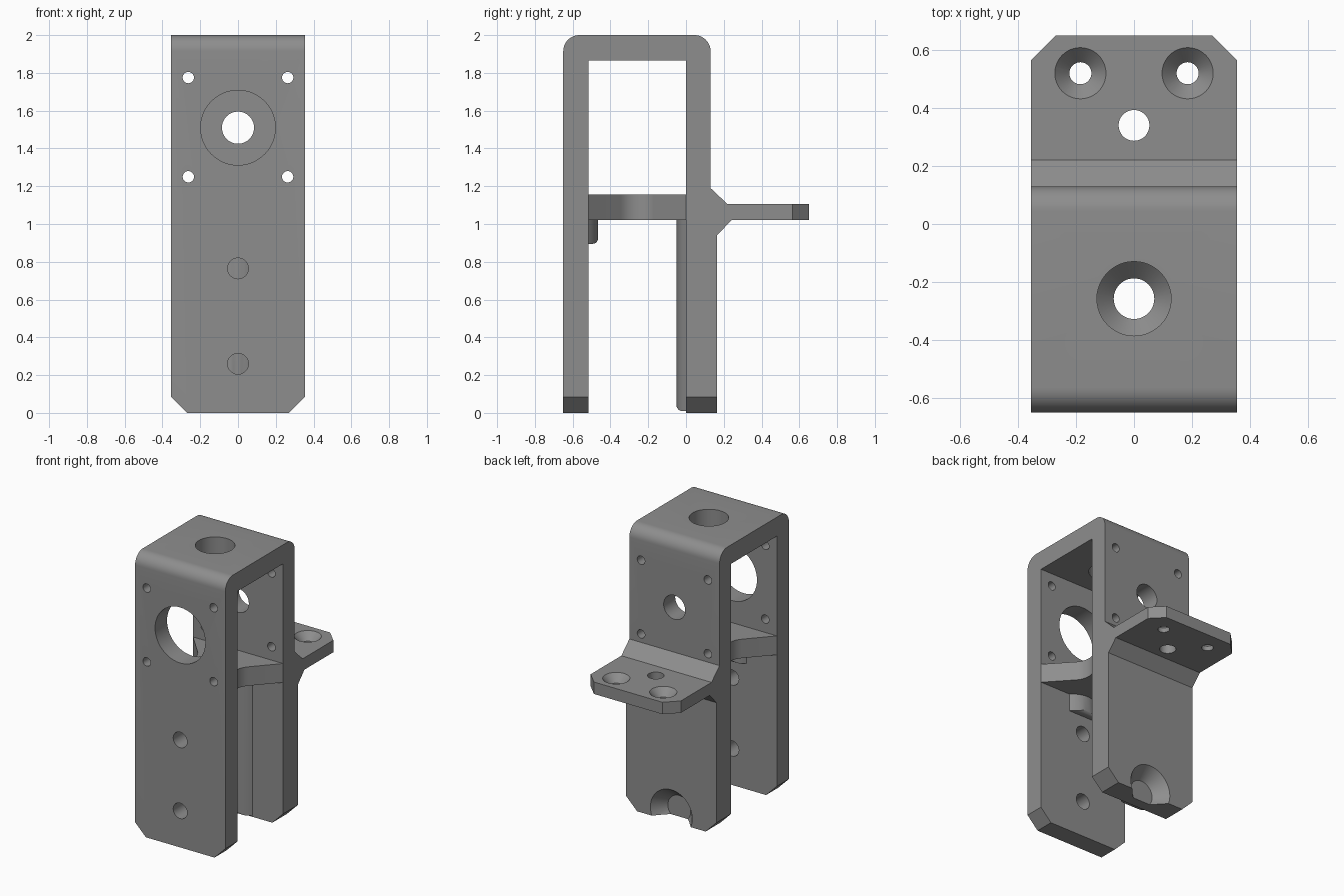
import bpy, bmesh, math
from mathutils import Matrix, Vector

if "Cube" in bpy.data.objects:
    bpy.data.objects.remove(bpy.data.objects["Cube"])

grey = bpy.data.materials.new("machined_grey")
grey.diffuse_color = (0.27, 0.27, 0.27, 1)
grey.use_nodes = True
grey.node_tree.nodes["Principled BSDF"].inputs["Base Color"].default_value = grey.diffuse_color
W = 0.355                      # half width
AXIS = {'X': Vector((1, 0, 0)), 'Y': Vector((0, 1, 0)), 'Z': Vector((0, 0, 1))}


def finish(name, bm):
    bmesh.ops.recalc_face_normals(bm, faces=bm.faces)
    me = bpy.data.meshes.new(name)
    bm.to_mesh(me)
    bm.free()
    ob = bpy.data.objects.new(name, me)
    bpy.context.collection.objects.link(ob)
    me.materials.append(grey)
    return ob


def prism(name, pts, axis, lo, hi):
    """Extrude a 2D outline along an axis."""
    place = {'X': lambda a, b: (lo, a, b), 'Y': lambda a, b: (a, lo, b),
             'Z': lambda a, b: (a, b, lo)}[axis]
    bm = bmesh.new()
    face = bm.faces.new([bm.verts.new(place(*p)) for p in pts])
    new = bmesh.ops.extrude_face_region(bm, geom=[face])['geom']
    bmesh.ops.translate(bm, vec=AXIS[axis] * (hi - lo),
                        verts=[v for v in new if isinstance(v, bmesh.types.BMVert)])
    return finish(name, bm)


def cone(name, start, end, r1, r2, seg=48):
    """Round cutter from start (radius r1) to end (radius r2)."""
    a, b = Vector(start), Vector(end)
    bm = bmesh.new()
    m = Matrix.Translation((a + b) / 2) @ (b - a).to_track_quat('Z', 'Y').to_matrix().to_4x4()
    bmesh.ops.create_cone(bm, cap_ends=True, segments=seg, radius1=r1, radius2=r2,
                          depth=(b - a).length, matrix=m)
    return finish(name, bm)


def boolean(ob, tool, op='DIFFERENCE'):
    mod = ob.modifiers.new("bool", 'BOOLEAN')
    mod.operation, mod.solver, mod.object = op, 'EXACT', tool
    dg = bpy.context.evaluated_depsgraph_get()
    me = bpy.data.meshes.new_from_object(ob.evaluated_get(dg))
    ob.modifiers.clear()
    ob.data = me
    bpy.data.objects.remove(tool)


def arc(cx, cy, r, a0, a1, n=10):
    return [(cx + r * math.cos(math.radians(a0 + (a1 - a0) * i / n)),
             cy + r * math.sin(math.radians(a0 + (a1 - a0) * i / n))) for i in range(n + 1)]


# Bracket: two walls, rounded bridge and rear shelf from one side profile
R = 0.085
profile = [(-0.65, 0), (-0.515, 0), (-0.515, 1.865), (0, 1.865), (0, 0), (0.165, 0),
           (0.165, 0.94), (0.24, 1.02), (0.65, 1.02), (0.65, 1.105), (0.22, 1.105),
           (0.13, 1.19)]
profile += arc(0.13 - R, 2 - R, R, 0, 90) + arc(-0.65 + R, 2 - R, R, 90, 180)
bracket = prism("bracket", profile, 'X', -W, W)

# Chamfered corners at the wall feet and the shelf end
C = 0.085
for s in (-1, 1):
    boolean(bracket, prism("foot_cut", [(s * (W - C - 0.1), -0.1), (s * (W + 0.1), -0.1),
                                        (s * (W + 0.1), C + 0.1)], 'Y', -1, 1))
    boolean(bracket, prism("shelf_cut", [(s * (W - C - 0.1), 0.75), (s * (W + 0.1), 0.75),
                                         (s * (W + 0.1), 0.65 - C - 0.1)], 'Z', 0.9, 1.3))

# Waisted brace between the walls
YM, half, r, ang = -0.2575, 0.2575, 0.13, 42
cx = 0.165 + r
waist = [(x, y) for x, y in arc(cx, YM, r, 180 + ang, 180 - ang, 14)]
side = [(W, -0.516)] + waist + [(W, 0.001)]
brace = prism("brace", side + [(-x, y) for x, y in reversed(side)], 'Z', 1.02, 1.155)
boolean(brace, cone("cut", (0, YM, 0.95), (0, YM, 1.25), 0.07, 0.07))
boolean(brace, cone("cut", (0, YM, 1.095), (0, YM, 1.165), 0.07, 0.14))


# Bowed pads on the inner wall faces, with rounded lower ends
def pad(name, y0, direction, z0, z1):
    hw, d, n = 0.115, 0.05, 12
    rad = (hw * hw + d * d) / (2 * d)
    a = math.degrees(math.asin(hw / rad))
    pts = [(x, y0 + direction * y) for x, y in arc(0, d - rad, rad, 90 - a, 90 + a, n)]
    pts += [(-hw, y0 - direction * 0.01), (hw, y0 - direction * 0.01)]
    ob = prism(name, pts, 'Z', z0, z1)
    e, q = y0 + direction * d, 0.03
    corner = [(e + direction * 0.01, z0 - 0.01), (e - direction * q, z0 - 0.01)]
    corner += [(e - direction * q + direction * q * math.sin(t * math.pi / 12),
                z0 + q - q * math.cos(t * math.pi / 12)) for t in range(7)]
    corner += [(e + direction * 0.01, z0 + q)]
    boolean(ob, prism("corner_cut", corner, 'X', -0.3, 0.3))
    return ob


rear_rib = pad("rear_rib", 0, -1, 0.01, 1.02)
front_pad = pad("front_pad", -0.515, 1, 0.895, 1.02)

# Bridge, front wall and rear wall holes
cuts = [((0, YM, 1.8), (0, YM, 2.1), 0.128, 0.128),
        ((0, -0.7, 1.51), (0, -0.4, 1.51), 0.198, 0.198),
        ((0, -0.1, 1.51), (0, 0.3, 1.51), 0.085, 0.085),
        ((0, -0.7, 0.765), (0, -0.45, 0.765), 0.055, 0.055),
        ((0, -0.7, 0.26), (0, -0.45, 0.26), 0.055, 0.055),
        ((0, 0.34, 0.95), (0, 0.34, 1.2), 0.053, 0.053),
        # conical pocket at the foot of the rear wall
        ((0, 0.175, 0.06), (0, 0.075, 0.06), 0.173, 0.09)]
for s in (-1, 1):
    cuts += [((s * 0.263, -0.8, z), (s * 0.263, 0.2, z), 0.03, 0.03) for z in (1.25, 1.775)]
    cuts += [((s * 0.185, 0.52, 0.95), (s * 0.185, 0.52, 1.2), 0.038, 0.038),
             ((s * 0.185, 0.52, 1.053), (s * 0.185, 0.52, 1.115), 0.038, 0.098)]
for c in cuts:
    boolean(bracket, cone("cut", *c))

# Smooth the round surfaces, keep machined edges sharp
for ob in (bracket, brace, rear_rib, front_pad):
    bpy.ops.object.select_all(action='DESELECT')
    ob.select_set(True)
    bpy.context.view_layer.objects.active = ob
    bpy.ops.object.shade_smooth_by_angle(angle=math.radians(25))
